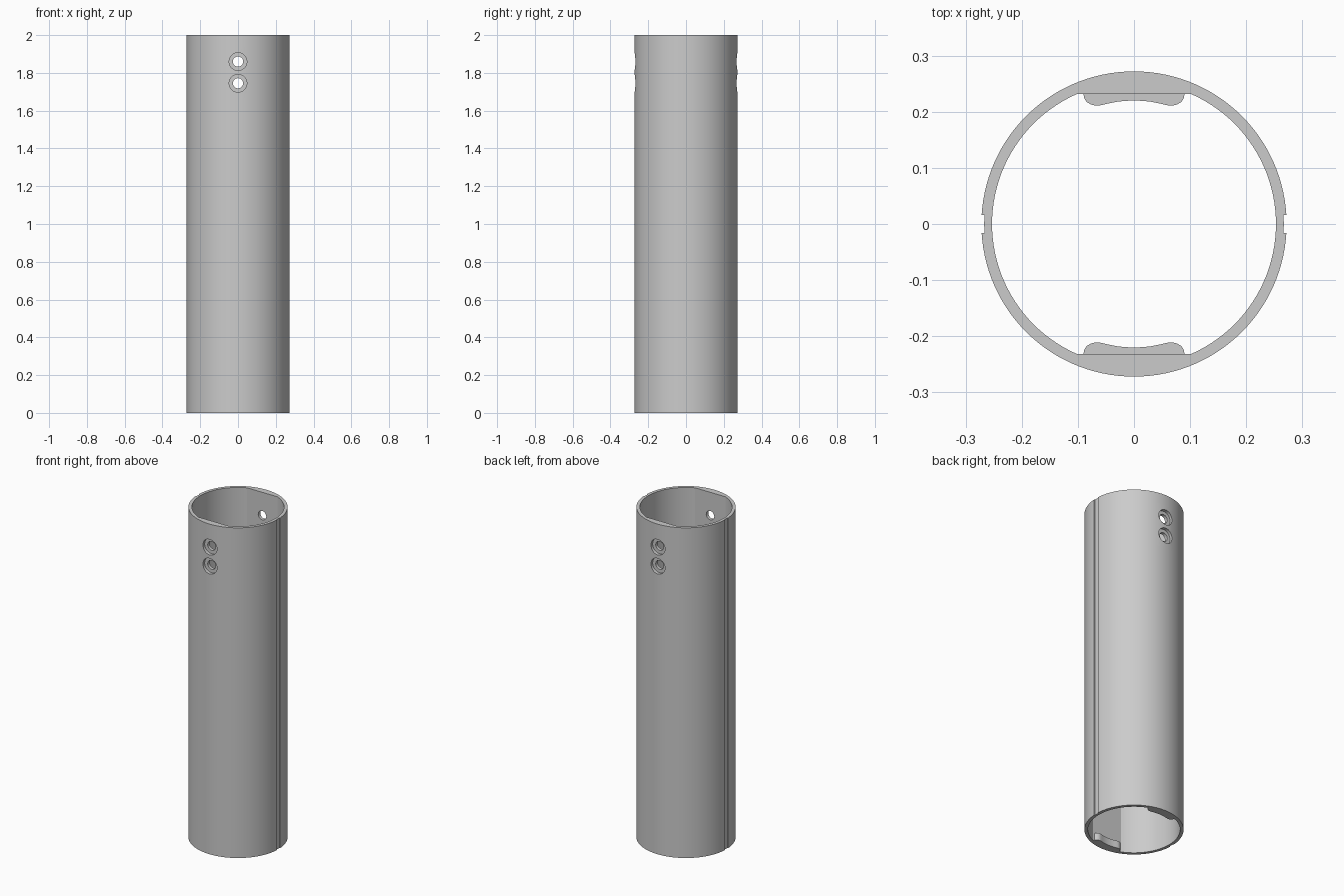
import bpy, bmesh, math

if "Cube" in bpy.data.objects:
    bpy.data.objects.remove(bpy.data.objects["Cube"])

R_OUT, R_IN, R_GROOVE = 0.272, 0.253, 0.267   # wall and groove radii
FLAT_Y = 0.232                                # inner flats, front and back
HEIGHT = 2.0

grey = bpy.data.materials.new("light grey")
grey.diffuse_color = (0.6, 0.6, 0.6, 1)
grey.use_nodes = True
grey.node_tree.nodes["Principled BSDF"].inputs["Base Color"].default_value = grey.diffuse_color


def make_object(name, bm):
    bmesh.ops.recalc_face_normals(bm, faces=bm.faces)
    mesh = bpy.data.meshes.new(name)
    bm.to_mesh(mesh)
    bm.free()
    mesh.materials.append(grey)
    ob = bpy.data.objects.new(name, mesh)
    bpy.context.collection.objects.link(ob)
    return ob


def smooth(ob):
    bpy.ops.object.select_all(action='DESELECT')
    ob.select_set(True)
    bpy.context.view_layer.objects.active = ob
    bpy.ops.object.shade_smooth_by_angle(angle=math.radians(20))


def bridge(bm, a, b):
    n = len(a)
    for i in range(n):
        j = (i + 1) % n
        bm.faces.new((a[i], a[j], b[j], b[i]))


# tube: wall profile with two side grooves outside and two flats inside
groove = math.asin(0.016 / R_OUT)
flat_end = math.asin(FLAT_Y / R_IN)
angles = {2 * math.pi * i / 120 for i in range(120)}
for side in (0, math.pi):
    for s in (-1, 1):
        angles |= {(side + s * (groove + e)) % (2 * math.pi) for e in (-0.0005, 0.0005)}
        angles.add((side + s * flat_end) % (2 * math.pi))
angles = sorted(angles)


def outer_radius(a):
    near_side = abs(math.sin(a)) < math.sin(groove)
    return R_GROOVE if near_side else R_OUT


def inner_radius(a):
    return min(R_IN, FLAT_Y / max(abs(math.sin(a)), 0.01))


bm = bmesh.new()
outer, inner = [], []
for z in (0, 1.66, 1.94, HEIGHT):
    for rings, radius in ((outer, outer_radius), (inner, inner_radius)):
        rings.append([bm.verts.new((radius(a) * math.cos(a), radius(a) * math.sin(a), z))
                      for a in angles])
for rings in (outer, inner):
    for low, high in zip(rings, rings[1:]):
        bridge(bm, low, high)
bridge(bm, outer[0], inner[0])
bridge(bm, outer[-1], inner[-1])
tube = make_object("tube", bm)

# screw holes: stepped rods cut a through hole with a counterbore at each end
for i, z in enumerate((1.745, 1.86)):
    bm = bmesh.new()
    rings = []
    for y, r in ((-0.4, 0.047), (-0.252, 0.047), (-0.252, 0.027),
                 (0.252, 0.027), (0.252, 0.047), (0.4, 0.047)):
        rings.append([bm.verts.new((r * math.cos(t), y, z + r * math.sin(t)))
                      for t in (2 * math.pi * k / 32 for k in range(32))])
    for a, b in zip(rings, rings[1:]):
        bridge(bm, a, b)
    bm.faces.new(rings[0])
    bm.faces.new(rings[-1])
    cutter = make_object(f"screw_hole_cutter_{i + 1}", bm)
    cutter.hide_render = True
    mod = tube.modifiers.new("screw hole", 'BOOLEAN')
    mod.operation = 'DIFFERENCE'
    mod.solver = 'EXACT'
    mod.object = cutter
    bpy.context.view_layer.objects.active = tube
    bpy.ops.object.modifier_apply(modifier=mod.name)
    bpy.data.objects.remove(cutter)
smooth(tube)

# locking lips: low curved ledges on the flats at the bottom
half = [(0.090, 0.232), (0.089, 0.225), (0.085, 0.218), (0.078, 0.2135), (0.069, 0.211),
        (0.060, 0.2115), (0.045, 0.215), (0.030, 0.218), (0.015, 0.2195)]
outline = half + [(0, 0.220)] + [(-x, y) for x, y in reversed(half)]
for name, side in (("front_lip", -1), ("back_lip", 1)):
    bm = bmesh.new()
    low, high = ([bm.verts.new((x, side * y, z)) for x, y in outline] for z in (0, 0.045))
    bridge(bm, low, high)
    bm.faces.new(low)
    bm.faces.new(high)
    smooth(make_object(name, bm))
